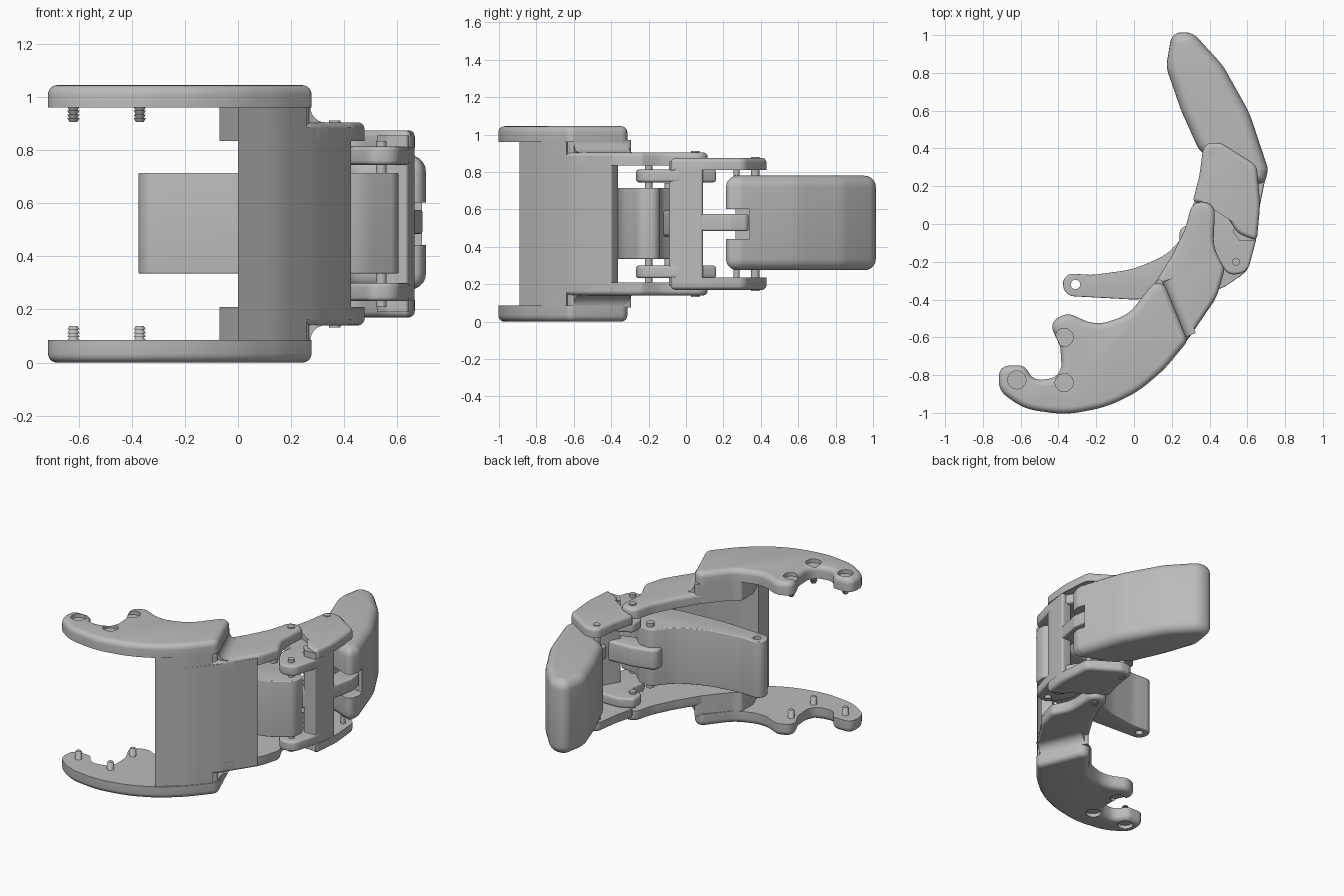
import bpy
import bmesh
import math
from mathutils import Vector, Matrix

if "Cube" in bpy.data.objects:
    bpy.data.objects.remove(bpy.data.objects["Cube"], do_unlink=True)

HEIGHT = 1.045

grey = bpy.data.materials.new("plain_grey")
grey.use_nodes = True
grey.diffuse_color = (0.5, 0.5, 0.5, 1)
grey.node_tree.nodes["Principled BSDF"].inputs["Base Color"].default_value = (0.5, 0.5, 0.5, 1)


def finish(name, bm, mirrored=False):
    """Turn a bmesh into an object, optionally repeated upside down."""
    if mirrored:
        copy = bmesh.ops.duplicate(bm, geom=bm.verts[:] + bm.edges[:] + bm.faces[:])["geom"]
        for v in [g for g in copy if isinstance(g, bmesh.types.BMVert)]:
            v.co.z = HEIGHT - v.co.z
        bmesh.ops.reverse_faces(bm, faces=[g for g in copy if isinstance(g, bmesh.types.BMFace)])
    mesh = bpy.data.meshes.new(name)
    bm.to_mesh(mesh)
    bm.free()
    mesh.materials.append(grey)
    obj = bpy.data.objects.new(name, mesh)
    bpy.context.collection.objects.link(obj)
    smooth(obj)
    return obj


def smooth(obj):
    bpy.ops.object.select_all(action="DESELECT")
    obj.select_set(True)
    bpy.context.view_layer.objects.active = obj
    bpy.ops.object.shade_smooth_by_angle(angle=math.radians(35))


def rounded(points, radius, steps=7):
    """Round every corner of a polygon; a third value sets its own radius."""
    path = []
    for i, p in enumerate(points):
        r = p[2] if len(p) > 2 else radius
        here = Vector(p[:2])
        a = Vector(points[i - 1][:2]) - here
        b = Vector(points[(i + 1) % len(points)][:2]) - here
        half = a.angle(b) / 2
        reach = min(r / math.tan(half), a.length * 0.48, b.length * 0.48)
        if reach < 0.002:
            path.append(here)
            continue
        start, end, w = here + a.normalized() * reach, here + b.normalized() * reach, math.sin(half)
        for k in range(steps + 1):
            t = k / steps
            c0, c1, c2 = (1 - t) ** 2, 2 * w * t * (1 - t), t * t
            path.append((start * c0 + here * c1 + end * c2) / (c0 + c1 + c2))
    return path


def slab(name, points, low, high, radius=0.05, top=0, bottom=0, mirrored=False):
    """Extrude a rounded outline, with soft top and bottom rims."""
    bm = bmesh.new()
    base = bm.faces.new([bm.verts.new((p.x, p.y, low)) for p in rounded(points, radius)])
    bmesh.ops.extrude_face_region(bm, geom=[base], use_keep_orig=True)
    bm.faces.ensure_lookup_table()
    caps = [f for f in bm.faces if f is not base and len(f.verts) == len(base.verts)]
    bmesh.ops.translate(bm, verts=caps[0].verts[:], vec=(0, 0, high - low))
    bmesh.ops.recalc_face_normals(bm, faces=bm.faces[:])
    for z, size in ((high, top), (low, bottom)):
        if size:
            rim = [e for e in bm.edges if all(abs(v.co.z - z) < 1e-5 for v in e.verts)]
            bmesh.ops.bevel(bm, geom=rim, offset=size, segments=5, profile=0.5,
                            affect="EDGES", clamp_overlap=False)
    return finish(name, bm, mirrored)


def rod(bm, x, y, low, high, r1, r2=None):
    bmesh.ops.create_cone(bm, cap_ends=True, segments=24, radius1=r1, radius2=r2 or r1,
                          depth=high - low, matrix=Matrix.Translation((x, y, (low + high) / 2)))


def block(bm, centre, size, turn=0):
    place = Matrix.Translation(centre) @ Matrix.Rotation(turn, 4, "Z") @ Matrix.Diagonal((*size, 1))
    bmesh.ops.create_cube(bm, size=1, matrix=place)


def pins(name, x, y, low, high, r, mirrored=True):
    bm = bmesh.new()
    rod(bm, x, y, low, high, r)
    return finish(name, bm, mirrored)


def cut(obj, bm, mirrored=False):
    """Subtract a shape for good and drop the cutter."""
    cutter = finish("cutter", bm, mirrored)
    cutter.hide_render = True
    mod = obj.modifiers.new("cut", "BOOLEAN")
    mod.operation, mod.solver, mod.object = "DIFFERENCE", "EXACT", cutter
    bpy.context.view_layer.objects.active = obj
    bpy.ops.object.modifier_apply(modifier=mod.name)
    bpy.data.objects.remove(cutter, do_unlink=True)
    smooth(obj)


# Base: two notched cheek plates
cheeks = slab("base_cheek_plates", [
    (-.71, -.75), (-.72, -.88, .1), (-.58, -.98, .3), (-.36, -1.01, .5), (-.15, -.97, .6),
    (.02, -.89, .6), (.16, -.77, .6), (.285, -.62), (.14, -.265), (-.03, -.48, .2),
    (-.2, -.54, .2), (-.35, -.47, .08), (-.45, -.52, .06), (-.39, -.65), (-.38, -.81, .1),
    (-.53, -.83, .1), (-.58, -.75)], .96, HEIGHT, .05, top=.035, mirrored=True)

# Screws sunk into the cheeks
spots = ((-.62, -.825), (-.37, -.6), (-.37, -.84))
sinks, heads, slots, threads = (bmesh.new() for _ in range(4))
for x, y in spots:
    rod(sinks, x, y, HEIGHT - .025, HEIGHT + .05, .048)
    rod(heads, x, y, HEIGHT - .03, HEIGHT - .008, .042, .036)
    for turn in (.6, .6 + math.pi / 2):
        block(slots, (x, y, HEIGHT), (.052, .014, .04), turn)
    for k in range(4):
        rod(threads, x, y, .907 + k * .014, .921 + k * .014, .015, .023)
cut(cheeks, sinks, True)
screw_heads = finish("screw_heads", heads, True)
cut(screw_heads, slots, True)
finish("screw_threads", threads, True)

# Base: shoulders, stepped arms and the curved outer wall
slab("base_shoulders", [(-.07, -.5), (-.02, -.47), (.14, -.28), (.27, -.61), (.15, -.74), (.02, -.85),
     (-.07, -.62)], .835, .97, .015, mirrored=True)
slab("base_arms", [(.1, -.33), (.2, -.17, .3), (.27, -.03, .3), (.31, .12, .06), (.43, .11, .06),
     (.42, -.12, .2), (.48, -.24, .05), (.44, -.38, .2), (.285, -.615, .4), (.2, -.69), (.12, -.5)],
     .835, .905, .03, top=.025, mirrored=True)
slab("base_wall_low", [(0, -.89, 0), (.16, -.765, .6), (.285, -.612, .6), (.43, -.4, .01),
     (.37, -.36, .01), (.22, -.56, .6), (.1, -.69, .6), (0, -.78, 0)], .16, .885)
slab("base_wall_tall", [(0, -.89, 0), (.16, -.765, .6), (.26, -.64, 0), (.18, -.6, 0),
     (.1, -.69, .6), (0, -.78, 0)], .04, 1.005)

# Hollow fillets under the step of each cheek
foot, tip = Vector((.272, -.6, .9)), Vector((.15, -.31, .9))
out = Vector((.92, .39, 0))
fillet = bmesh.new()
section = [Vector((-.02, 0, 0))]
for k in range(8):
    a = math.pi / 2 * k / 7
    section.append(out * (.06 - .06 * math.sin(a)) + Vector((0, 0, .065 - .06 * math.cos(a))))
ends = [[fillet.verts.new(p + s) for s in section] for p in (foot, tip)]
for i in range(len(section)):
    j = (i + 1) % len(section)
    fillet.faces.new((ends[0][i], ends[0][j], ends[1][j], ends[1][i]))
for loop in ends:
    fillet.faces.new(loop)
bmesh.ops.recalc_face_normals(fillet, faces=fillet.faces[:])
finish("step_fillets", fillet, True)

# Inner lever with a bored end
lever = slab("inner_lever", [
    (-.38, -.26, .06), (-.22, -.27, .3), (0, -.24, .5), (.18, -.16, .3), (.29, -.03, .06),
    (.38, -.04, .06), (.48, -.14, .1), (.61, -.14, .06), (.6, -.25, .06), (.47, -.34, .2),
    (.3, -.38, .4), (0, -.4, .4), (-.37, -.38, .06)], .335, .715, top=.006, bottom=.006)
bore = bmesh.new()
rod(bore, -.31, -.32, .2, .9, .025)
cut(lever, bore)
pins("lever_pin", .33, -.09, .3, .74, .025, False)

# Middle link: side plates, inner lugs and the outer wall
slab("middle_side_plates", [
    (.37, .43, .06), (.46, .43, .06), (.65, .31, .06), (.668, .1, .5), (.65, -.09, .02),
    (.55, -.05, .1), (.45, .1, .1), (.31, .115, .02), (.345, .25, .3)],
    .81, .875, top=.025, mirrored=True)
slab("middle_lugs", [
    (.31, .115, .04), (.4, .16), (.6, .16), (.655, .06), (.645, -.09), (.6, -.26, .07),
    (.5, -.27, .06), (.4, -.13, .1), (.42, .0, .1), (.31, .01, .05)], .745, .813, .02,
    top=.015, bottom=.015, mirrored=True)
slab("middle_wall", [(.64, -.09), (.667, .09), (.6, .09), (.52, -.04), (.56, -.09)], .19, .855, .012)
slab("middle_inner_lug", [(.6, .03), (.6, -.08), (.4, -.14), (.24, -.12), (.24, -.02), (.4, .02)],
     .455, .595, .045, top=.02, bottom=.02)
slab("middle_tip_lug", [(.56, .04), (.655, .04), (.695, .24), (.68, .335), (.56, .335)],
     .485, .575, .03, top=.01, bottom=.01)

# Hinge pins
pins("base_hinge_pins", .365, .05, .73, .912, .022)
pins("lever_hinge_pins", .54, -.2, .7, .835, .02)
pins("tip_hinge_pins", .41, .37, .74, .88, .022)
pins("tip_stop_pins", .6, .27, .76, .815, .016)

# Fingertip pad with a slot for the middle lug
pad = slab("fingertip", [
    (.2, 1.015, .08), (.31, 1.015, .1), (.47, .84, .3), (.61, .59, .5), (.71, .29, .06),
    (.69, .2, .04), (.44, .3, .08), (.34, .4, .1), (.25, .6, .5), (.17, .83, .15)],
    .275, .78, top=.06, bottom=.06)
slot = bmesh.new()
block(slot, (.65, .24, HEIGHT / 2), (.24, .2, .16))
cut(pad, slot)
